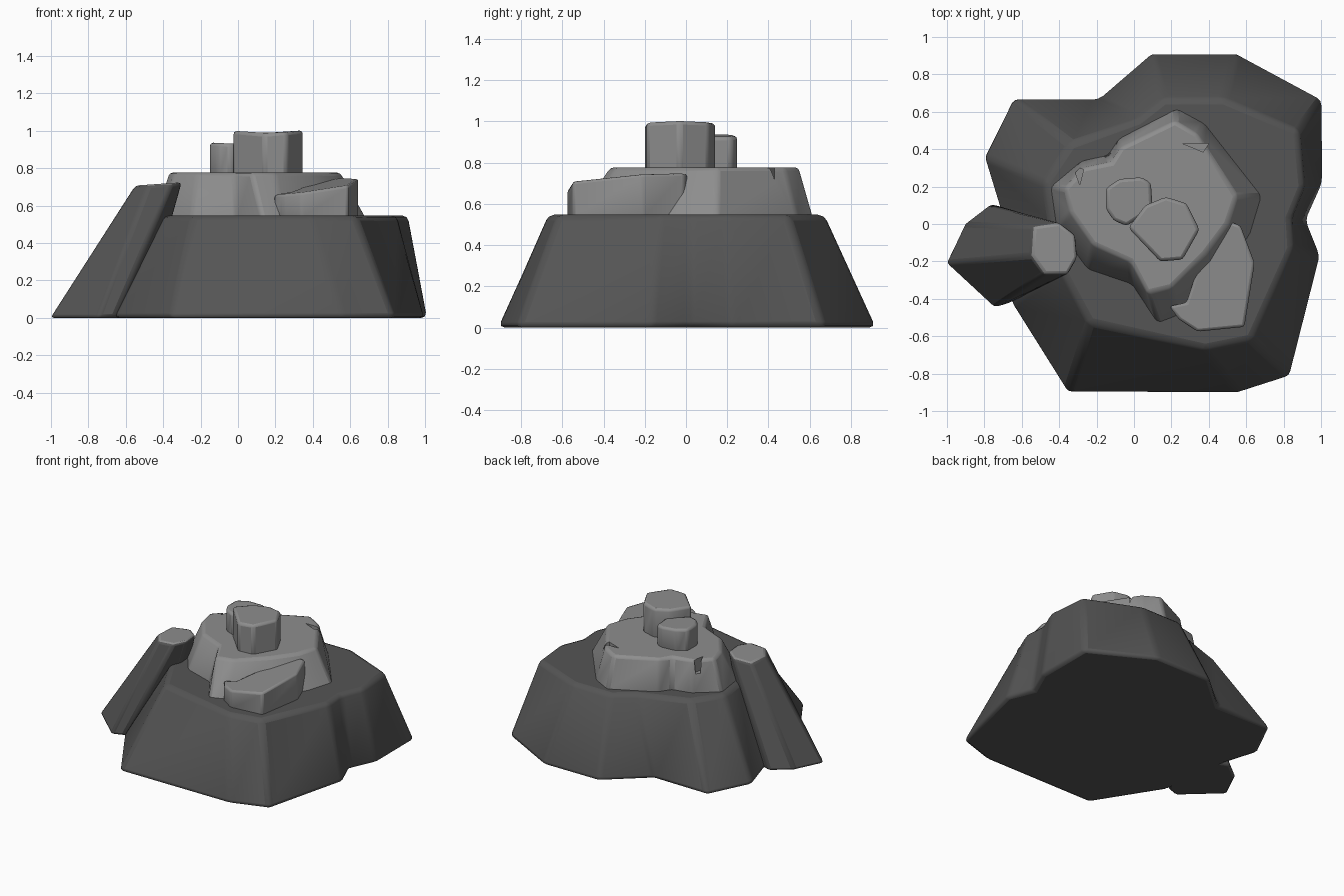
import bpy, bmesh, math

if "Cube" in bpy.data.objects:
    bpy.data.objects.remove(bpy.data.objects["Cube"])


def mat(name, v):
    m = bpy.data.materials.new(name)
    m.diffuse_color = (v, v, v, 1)
    m.use_nodes = True
    m.node_tree.nodes["Principled BSDF"].inputs["Base Color"].default_value = m.diffuse_color
    return m


dark = mat("dark stone", 0.09)
light = mat("light stone", 0.27)


def rock(name, bottom, top, z0, ztop, mats, width, cap=None):
    """Loft a bottom outline to a top outline; ztop is a function of x, y."""
    bm = bmesh.new()
    lo = [bm.verts.new((x, y, z0)) for x, y in bottom]
    hi = [bm.verts.new((x, y, ztop(x, y))) for x, y in top]
    n = len(lo)
    for i in range(n):
        j = (i + 1) % n
        bm.faces.new((lo[i], lo[j], hi[j], hi[i]))
    bm.faces.new(lo[::-1])
    f = bm.faces.new(hi)
    if cap is not None:
        f.material_index = cap
    bmesh.ops.recalc_face_normals(bm, faces=bm.faces)
    me = bpy.data.meshes.new(name)
    bm.to_mesh(me)
    bm.free()
    ob = bpy.data.objects.new(name, me)
    bpy.context.collection.objects.link(ob)
    for m in mats:
        me.materials.append(m)
    # softened edges
    if width:
        b = ob.modifiers.new("soft edges", 'BEVEL')
        b.width = width
        b.segments = 2
        b.limit_method = 'ANGLE'
        b.angle_limit = math.radians(18)
        b.use_clamp_overlap = True
        bpy.context.view_layer.objects.active = ob
        for o in bpy.context.selected_objects:
            o.select_set(False)
        ob.select_set(True)
        bpy.ops.object.shade_smooth_by_angle(angle=math.radians(40))
    return ob


# broad base
rock("base_rock",
     [(-.65, .68), (-.81, .36), (-.73, .1), (-.66, -.43), (-.36, -.91), (.56, -.91),
      (.84, -.82), (1, -.17), (.92, .02), (1.01, .22), (1.01, .67), (.55, .92),
      (.09, .92), (-.2, .67)],
     [(-.34, .43), (-.48, .22), (-.45, .02), (-.39, -.25), (-.24, -.53), (.38, -.67),
      (.63, -.62), (.85, -.13), (.84, .03), (.91, .2), (.88, .5), (.48, .67),
      (.16, .67), (.02, .56)],
     0, lambda x, y: .547, [dark], .03)

# middle tier
tier = rock("middle_tier",
     [(-.45, .2), (-.42, -.02), (-.25, -.25), (-.01, -.33), (.13, -.54), (.23, -.5),
      (.48, -.3), (.63, -.05), (.69, .15), (.38, .54), (.23, .62), (-.08, .46),
      (-.14, .37), (-.28, .34)],
     [(-.37, .19), (-.34, .06), (-.22, -.11), (-.02, -.2), (.07, -.37), (.2, -.34),
      (.38, -.16), (.5, 0), (.55, .15), (.34, .48), (.22, .55), (-.07, .41),
      (-.12, .33), (-.27, .3)],
     .53, lambda x, y: .777, [light], .02)

# cracks cut in the tier rim
for k, tri in enumerate([[(.26, .43), (.37, .385), (.40, .43)],
                         [(-.29, .21), (-.27, .29), (-.33, .32)]]):
    c = rock("crack_cutter_%d" % k, tri, tri, .68, lambda x, y: .85, [light], 0)
    c.hide_render = True
    c.hide_viewport = False
    c.display_type = 'WIRE'
    m = tier.modifiers.new("crack", 'BOOLEAN')
    m.object = c
    m.operation = 'DIFFERENCE'

# tilted slab at the front right
slab = [(.52, .01), (.43, -.1), (.33, -.27), (.28, -.42), (.19, -.44), (.24, -.51),
        (.34, -.575), (.59, -.55), (.645, -.21), (.57, -.01)]
rock("front_slab", slab, slab, .53,
     lambda x, y: .755 + .15 * (x - .6) + .08 * y, [light], .015)

# two small stones on top
stone = [(-.03, -.02), (.14, -.2), (.26, -.19), (.35, -.03), (.28, .11), (.17, .145),
         (.06, .1)]
rock("top_stone", stone, stone, .76, lambda x, y: .985 + .3 * abs(x - .15) * .3, [light], .018)
stone = [(-.15, .19), (-.15, .08), (-.11, .02), (-.04, -.01), (.1, .08), (.09, .22),
         (.04, .25), (-.08, .24)]
rock("small_stone", stone, stone, .76, lambda x, y: .93 - .05 * x, [light], .018)

# leaning column on the left, with a pale broken top
rock("leaning_column",
     [(-1.01, -.21), (-.75, -.45), (-.66, -.42), (-.5, -.2), (-.55, .03), (-.77, .11),
      (-.91, 0)],
     [(-.55, -.17), (-.48, -.27), (-.35, -.27), (-.3, -.18), (-.31, -.06), (-.4, .01),
      (-.54, -.01)],
     0, lambda x, y: .725 + .07 * (x + .3), [dark, light], .02, cap=1)
